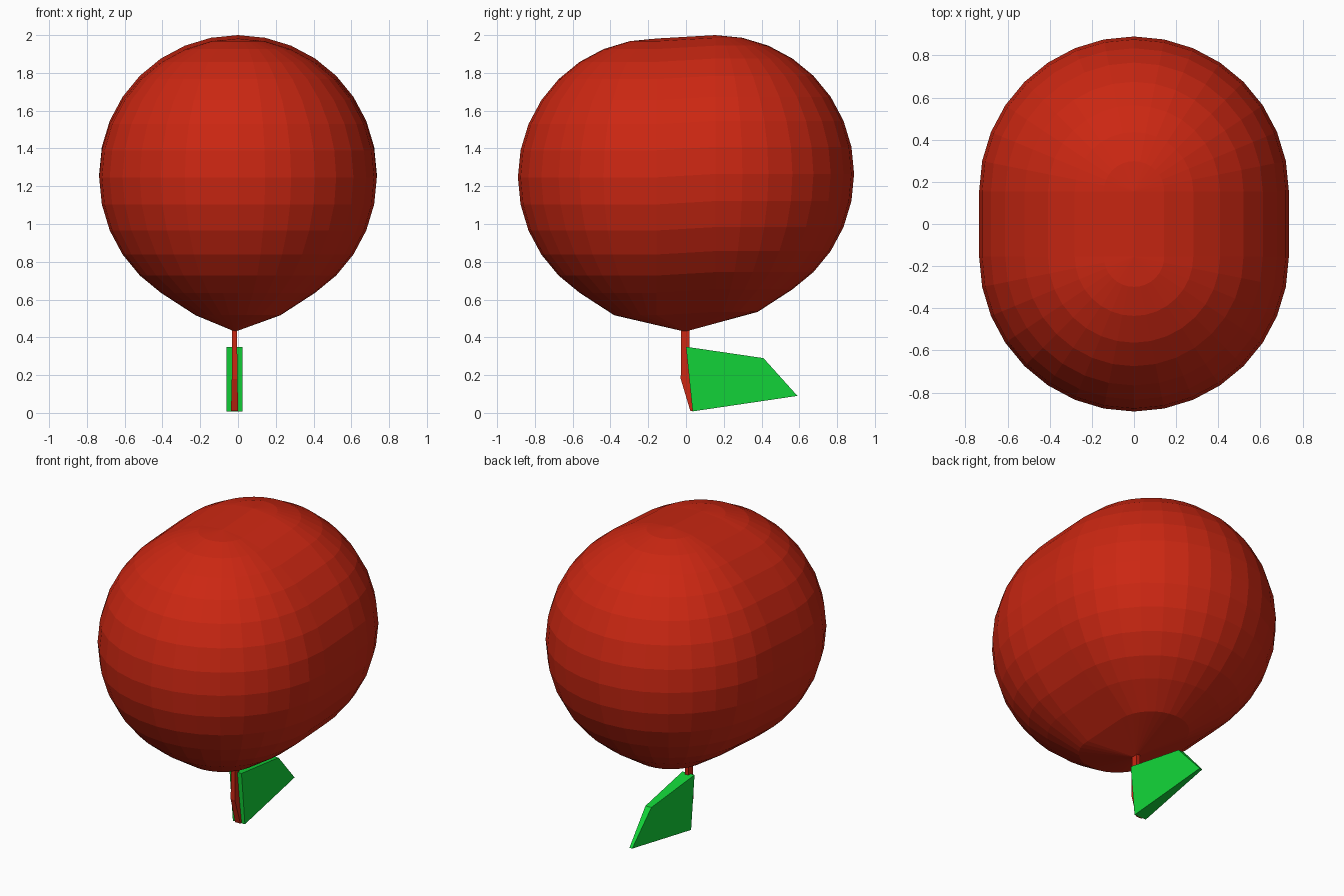
import bpy, bmesh
from math import sin, cos, pi

old = bpy.data.objects.get("Cube")
if old:
    bpy.data.objects.remove(old)


def material(name, rgb):
    m = bpy.data.materials.new(name)
    m.use_nodes = True
    m.diffuse_color = (*rgb, 1)
    m.node_tree.nodes["Principled BSDF"].inputs["Base Color"].default_value = (*rgb, 1)
    return m


def loft(name, rings, mat):
    """Skin equal-length rings of points, merging any collapsed points."""
    bm = bmesh.new()
    rows = [[bm.verts.new(p) for p in ring] for ring in rings]
    n = len(rows[0])
    for a, b in zip(rows, rows[1:]):
        for i in range(n):
            j = (i + 1) % n
            bm.faces.new((a[i], a[j], b[j], b[i]))
    bm.faces.new(rows[0])
    bm.faces.new(rows[-1])
    bmesh.ops.remove_doubles(bm, verts=bm.verts, dist=0.0005)
    bmesh.ops.recalc_face_normals(bm, faces=bm.faces)
    mesh = bpy.data.meshes.new(name)
    bm.to_mesh(mesh)
    bm.free()
    mesh.materials.append(mat)
    obj = bpy.data.objects.new(name, mesh)
    bpy.context.collection.objects.link(obj)
    return obj


red = material("red", (0.6, 0.02, 0.006))
green = material("leaf green", (0.006, 0.66, 0.04))

# Fruit: two half spheres pulled apart along y, the front one a little lower
R, CZ, SPREAD, DROP = 0.735, 1.265, 0.155, 0.018


def fruit_ring(r, z):
    pts = []
    for side in (1, -1):
        for k in range(17):
            a = pi * k / 16
            pts.append((side * r * cos(a), side * (SPREAD + r * sin(a)),
                        z - (DROP if side < 0 else 0)))
    return pts


rings = [fruit_ring(R * sin(pi * k / 16), CZ + R * cos(pi * k / 16)) for k in range(14)]
rings.append(fruit_ring(0.225, 0.535))
# Underside comes to a point at the stem
rings.append([(-0.015, -0.005, 0.43)] * 34)
loft("fruit", rings, red)

# Stem: thin bent rod
stem = [(0.45, -0.003, 0.013, 0.022), (0.18, -0.005, 0.015, 0.023), (0.01, 0.035, 0.019, 0.012)]
loft("stem", [[(-0.018 + sx * hx, y + sy * hy, z)
               for sx, sy in ((-1, -1), (1, -1), (1, 1), (-1, 1))]
              for z, y, hx, hy in stem], red)

# Leaf: four-sided slab, thinning towards its tip
leaf = [(0.0, 0.35, 0.043), (0.41, 0.29, 0.021), (0.59, 0.09, 0.01), (0.035, 0.008, 0.043)]
loft("leaf", [[(-0.018 + s * h, y, z) for y, z, h in leaf] for s in (-1, 1)], green)
